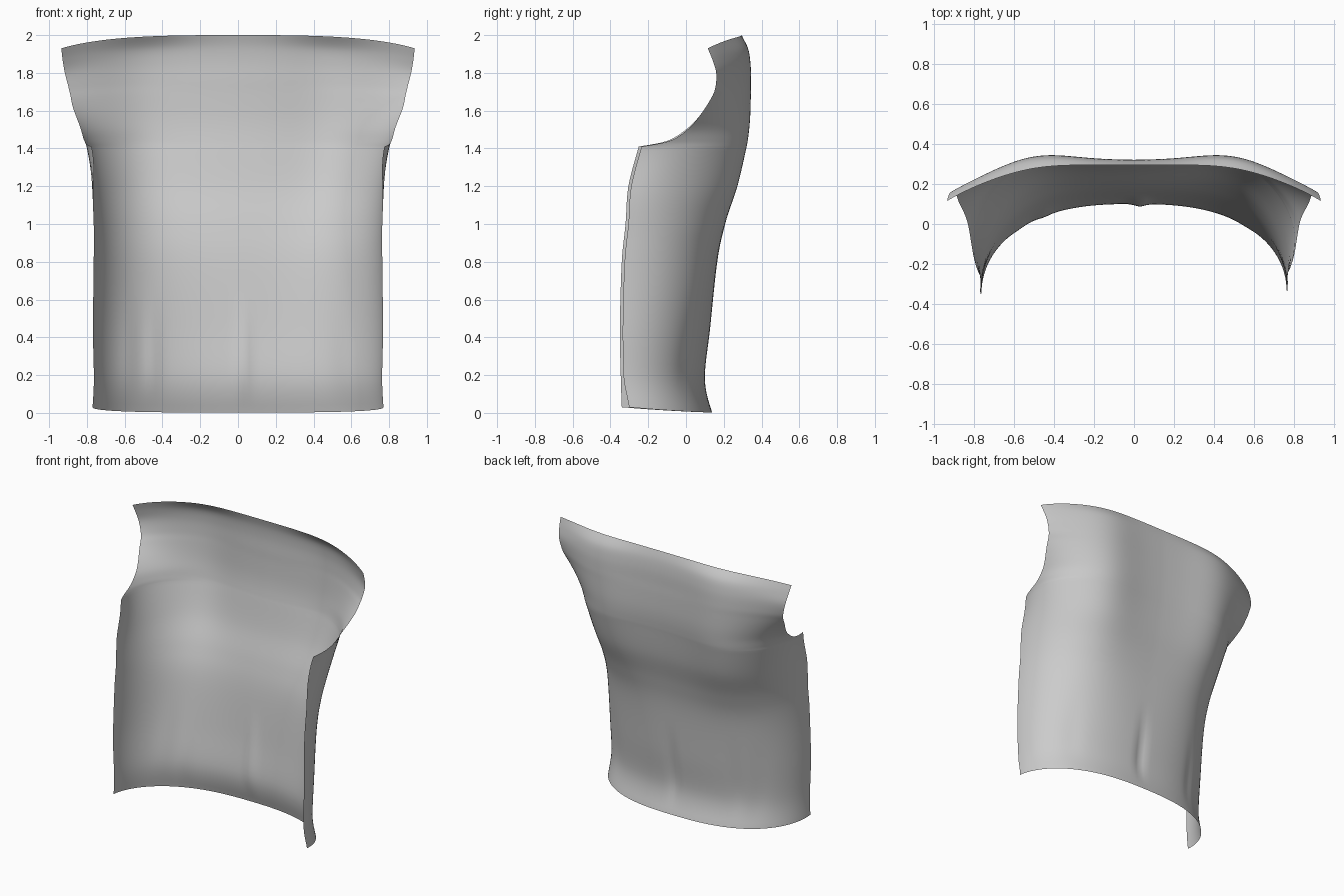
import bpy, bmesh
from math import sin, cos, acos, exp

if "Cube" in bpy.data.objects:
    bpy.data.objects.remove(bpy.data.objects["Cube"], do_unlink=True)

COLUMNS = 36      # columns from the spine to one side edge
STEPS = 6         # rows between two section stations
FRONT = -.25      # y where the side would end without the armhole cut

# Section stations: edge height, spine y, shoulder blade bump, reach in x, edge y, squareness
body = [
    (.03, .138, 0, .77, -.34, .78),
    (.18, .10, 0, .763, -.345, .77),
    (.45, .128, .004, .768, -.35, .77),
    (.8, .165, .014, .764, -.34, .71),
    (1, .205, .024, .768, -.32, .63),
    (1.2, .26, .035, .797, -.305, .53),
    (1.41, .298, .043, .845, FRONT, .5),
]
armhole = [
    body[-1],
    (1.44, .303, .044, .857, -.1, .51),
    (1.5, .311, .045, .895, 0, .55),
    (1.57, .317, .045, .966, .07, .6),
    (1.66, .32, .045, 1.077, .13, .67),
    (1.72, .32, .045, 1.147, .155, .7),
    (1.8, .32, .043, 1.205, .16, .75),
    (1.87, .312, .038, 1.2, .14, .78),
    (1.93, .295, .016, 1.187, .115, .8),
]
# Cloth creases above the hem: x, width, depth
creases = [(.03, .035, .016), (-.45, .04, .008), (-.58, .05, .006), (.56, .06, .006)]


def smooth_step(value):
    value = min(max(value, 0), 1)
    return value * value * (3 - 2 * value)


def smooth_rows(stations):
    """Pass a smooth curve through the stations."""
    rows = []
    last = len(stations) - 1
    for i in range(last):
        a, b, c, d = (stations[min(max(i + k, 0), last)] for k in (-1, 0, 1, 2))
        for step in range(STEPS):
            t = step / STEPS
            rows.append([q + t / 2 * (r - p + t * (2 * p - 5 * q + 4 * r - s
                         + t * (3 * (q - r) + s - p)))
                         for p, q, r, s in zip(a, b, c, d)])
    return rows + [list(stations[-1])]


def section_point(row, s, side, front):
    """Point of one cross-section; s runs from the spine (0) to the edge (1)."""
    height, spine, bump, reach, edge_y, power = row
    if side > 0:
        shift = .015 * (1 - smooth_step((height - 1.4) / .2))
        shift += .025 * (1 - smooth_step(height / .2))
        edge_y += shift
        front += shift
    drop = spine - edge_y
    depth = max(drop, spine - front)
    end = acos(1 - drop / depth)
    angle = end * s ** (1 / power)
    tuck = .07 * exp(-((height - 1.42) / .25) ** 2)
    fall = 1 - cos(angle)
    x = reach * sin(angle) ** power - tuck * fall ** 3
    y = spine - depth * fall + bump * exp(-((x - .5) / .25) ** 2) * (1 - s ** 8)
    # Shoulders rise towards the neck, the hem dips towards the spine
    lift = .07 * smooth_step((height - 1.5) / .43) - .03 * (1 - smooth_step(height / .2))
    z = height + lift * (1 - s ** 3)
    x *= side
    window = smooth_step((z - .02) / .25) * (1 - smooth_step((z - .3) / .4))
    for place, width, amount in creases:
        y -= amount * window * exp(-((x - place) / width) ** 2)
    return x, y, z


# Back panel: one open sheet of cloth
bm = bmesh.new()
rows = [(row, row[4]) for row in smooth_rows(body)]
rows += [(row, FRONT) for row in smooth_rows(armhole)[1:]]
grid = []
for row, front in rows:
    line = []
    for column in range(-COLUMNS, COLUMNS + 1):
        side = 1 if column > 0 else -1
        line.append(bm.verts.new(section_point(row, abs(column) / COLUMNS, side, front)))
    grid.append(line)
for low, high in zip(grid, grid[1:]):
    for k in range(len(low) - 1):
        bm.faces.new((low[k + 1], low[k], high[k], high[k + 1]))
for face in bm.faces:
    face.smooth = True

mesh = bpy.data.meshes.new("garment_back_panel")
bm.to_mesh(mesh)
bm.free()
panel = bpy.data.objects.new("garment_back_panel", mesh)
bpy.context.collection.objects.link(panel)

# Plain grey cloth
cloth = bpy.data.materials.new("light grey cloth")
cloth.use_nodes = True
grey = (.6, .6, .6, 1)
cloth.diffuse_color = grey
cloth.node_tree.nodes["Principled BSDF"].inputs["Base Color"].default_value = grey
mesh.materials.append(cloth)
